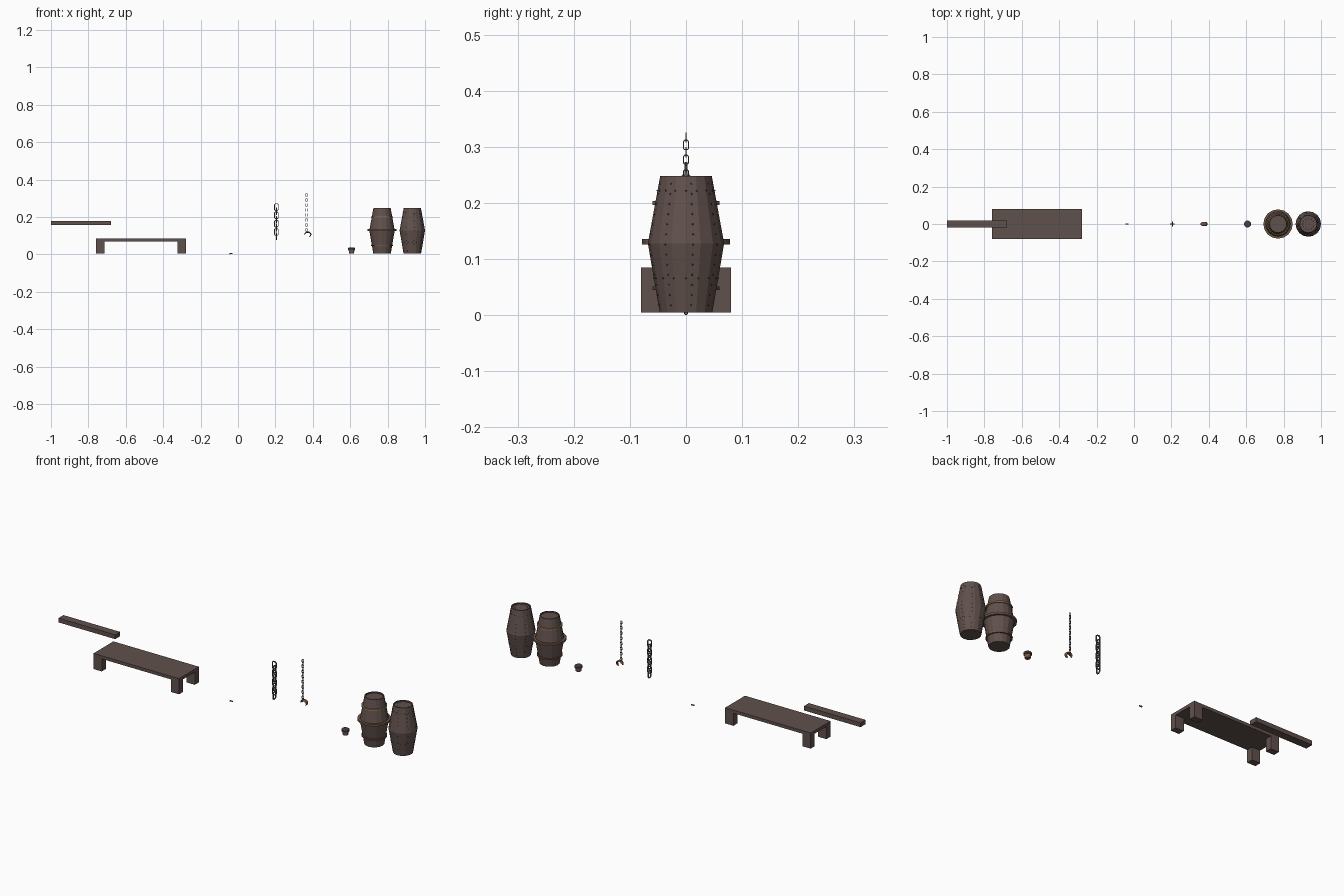
import bpy, bmesh, math
from mathutils import Vector, Matrix

if "Cube" in bpy.data.objects:
    bpy.data.objects.remove(bpy.data.objects["Cube"])

def mat(name, r, g, b):
    m = bpy.data.materials.new(name)
    m.diffuse_color = (r, g, b, 1)
    m.use_nodes = True
    m.node_tree.nodes["Principled BSDF"].inputs["Base Color"].default_value = m.diffuse_color
    return m

WOOD = mat("brown wood", 0.118, 0.082, 0.073)
IRON = mat("grey iron", 0.14, 0.12, 0.11)
DARK = mat("dark rivet iron", 0.055, 0.046, 0.043)
BRASS = mat("bright brass", 0.33, 0.19, 0.095)
BRONZE = mat("dull bronze", 0.16, 0.095, 0.058)
COPPER = mat("red copper", 0.2, 0.095, 0.06)
STEEL = mat("blue steel", 0.05, 0.05, 0.065)

def finish(bm, name, *mats):
    bmesh.ops.recalc_face_normals(bm, faces=bm.faces)
    me = bpy.data.meshes.new(name)
    bm.to_mesh(me)
    bm.free()
    for m in mats:
        me.materials.append(m)
    ob = bpy.data.objects.new(name, me)
    bpy.context.collection.objects.link(ob)
    return ob

def box(name, lo, hi, m):
    bm = bmesh.new()
    lo, hi = Vector(lo), Vector(hi)
    bmesh.ops.create_cube(bm, size=1, matrix=Matrix.Translation((lo + hi) / 2)
                          @ Matrix.Diagonal((*(hi - lo), 1)))
    return finish(bm, name, m)

def lathe(name, x, profile, m, sides=16, closed=False):
    """Revolve (radius, z) points around a vertical axis at x."""
    bm = bmesh.new()
    rings = [[bm.verts.new((x + r * math.cos(2 * math.pi * i / sides),
                            r * math.sin(2 * math.pi * i / sides), z))
              for i in range(sides)] for r, z in profile]
    pairs = list(zip(rings, rings[1:]))
    if closed:
        pairs.append((rings[-1], rings[0]))
    else:
        bm.faces.new(rings[0])
        bm.faces.new(rings[-1])
    for a, b in pairs:
        for i in range(sides):
            j = (i + 1) % sides
            bm.faces.new((a[i], a[j], b[j], b[i]))
    return finish(bm, name, m)

def sweep(bm, pts, radii, side, wide=1.0, closed=True, n=4):
    """Tube through pts lying in a plane whose normal is side."""
    rings = []
    for i, p in enumerate(pts):
        a = pts[i - 1] if closed or i else p
        b = pts[(i + 1) % len(pts)] if closed or i < len(pts) - 1 else p
        out = (b - a).normalized().cross(side)
        turn = math.pi / n
        rings.append([bm.verts.new(p + radii[i] * (out * math.cos(2 * math.pi * k / n + turn)
                      + side * wide * math.sin(2 * math.pi * k / n + turn))) for k in range(n)])
    pairs = list(zip(rings, rings[1:]))
    if closed:
        pairs.append((rings[-1], rings[0]))
    else:
        bm.faces.new(rings[0])
        bm.faces.new(rings[-1])
    for a, b in pairs:
        for k in range(n):
            j = (k + 1) % n
            bm.faces.new((a[k], a[j], b[j], b[k]))

def chain(name, x, z_top, count, pitch, length, width, wire):
    """Square-section links alternate between facing the front and facing the side."""
    bm = bmesh.new()
    w, h = width / 2 - wire, length / 2 - wire
    cut = w * 0.45
    for i in range(count):
        c = Vector((x, 0, z_top - length / 2 - i * pitch))
        u, side = (Vector((1, 0, 0)), Vector((0, 1, 0)))[::1 if i % 2 == 0 else -1]
        corners = ((w, h - cut), (w - cut, h), (cut - w, h), (-w, h - cut),
                   (-w, cut - h), (cut - w, -h), (w - cut, -h), (w, cut - h))
        pts = [c + u * a + Vector((0, 0, b)) for a, b in corners]
        sweep(bm, pts, [wire * 1.41] * 8, side)
    return finish(bm, name, IRON)

# Loose beam and low table
box("beam", (-1, -0.02, 0.156), (-0.68, 0.02, 0.178), WOOD)
box("table_top", (-0.76, -0.08, 0.069), (-0.277, 0.08, 0.085), WOOD)
for sx in (-1, 1):
    for sy in (-1, 1):
        x0, x1 = sorted((-0.5185 + sx * 0.2415, -0.5185 + sx * 0.195))
        y0, y1 = sorted((sy * 0.08, sy * 0.047))
        box("table_leg", (x0, y0, 0.005), (x1, y1, 0.069), WOOD)

# Small nail lying on the floor
bm = bmesh.new()
for x, r, depth in ((-0.036, 0.003, 0.012), (-0.0435, 0.004, 0.003)):
    bmesh.ops.create_cone(bm, cap_ends=True, segments=8, radius1=r, radius2=r, depth=depth,
                          matrix=Matrix.Translation((x, 0, 0.004))
                          @ Matrix.Rotation(math.pi / 2, 4, 'Y'))
finish(bm, "nail", IRON)

# Chains: a heavy one, and a fine one carrying the hook
chain("heavy_chain", 0.205, 0.273, 8, 0.0222, 0.040, 0.025, 0.0024)
chain("fine_chain", 0.366, 0.326, 16, 0.01325, 0.0185, 0.011, 0.0011)

# Hook: a broad tapered crescent, open below
bm = bmesh.new()
N = 13
pts, radii = [], []
for i in range(N):
    t = math.radians(190 - 255 * i / (N - 1))
    pts.append(Vector((0.373 + 0.0165 * math.cos(t), 0, 0.106 + 0.013 * math.sin(t))))
    radii.append(0.0018 + 0.0025 * math.sin(math.pi * i / (N - 1)))
sweep(bm, pts, radii, Vector((0, 1, 0)), wide=2.6, closed=False, n=6)
finish(bm, "hook", COPPER)

# Small stopper: copper body with a dark rim
lathe("stopper_body", 0.607, [(0.013, 0.006), (0.016, 0.024), (0.016, 0.03)], COPPER, 12)
lathe("stopper_rim", 0.607, [(0.0165, 0.023), (0.019, 0.024), (0.019, 0.033),
                             (0.016, 0.036), (0.012, 0.037)], STEEL, 12)

# Two barrels with a sunken lid
BARREL = [(0.047, 0.005), (0.068, 0.128), (0.046, 0.248), (0.041, 0.248), (0.041, 0.242)]

def radius_at(z):
    if z < 0.128:
        return 0.047 + 0.021 * (z - 0.005) / 0.123
    return 0.068 - 0.022 * (z - 0.128) / 0.12

HOOPED, RIVETED = 0.77, 0.932
lathe("hooped_barrel", HOOPED, BARREL, WOOD)
lathe("riveted_barrel", RIVETED, BARREL, WOOD)

# Hoops on the first barrel
for name, z, r, h, m in (("lower_hoop", 0.048, 0.060, 0.007, BRONZE),
                         ("middle_hoop", 0.131, 0.0785, 0.010, BRONZE),
                         ("upper_hoop", 0.200, 0.060, 0.007, BRASS)):
    inner = radius_at(z) - 0.003
    lathe(name, HOOPED, [(inner, z - h / 2), (r, z - h / 2), (r, z + h / 2), (inner, z + h / 2)],
          m, 16, closed=True)

# Rivets on the second barrel: columns, two rings and the lid
bm = bmesh.new()

def rivet(r, a, z, size=0.0017):
    bmesh.ops.create_icosphere(bm, subdivisions=1, radius=size, matrix=Matrix.Translation(
        (RIVETED + r * math.cos(a), r * math.sin(a), z)))

STEP = math.pi / 8
for c in range(8):
    for k in range(13):
        z = 0.018 + k * 0.018
        rivet(radius_at(z) * math.cos(STEP / 2), (2 * c + 0.5) * STEP, z)
for z in (0.066, 0.222):
    for k in range(16):
        rivet(radius_at(z), k * STEP, z)
for k in range(12):
    rivet(0.030, k * math.pi / 6, 0.242)
finish(bm, "barrel_rivets", DARK)
